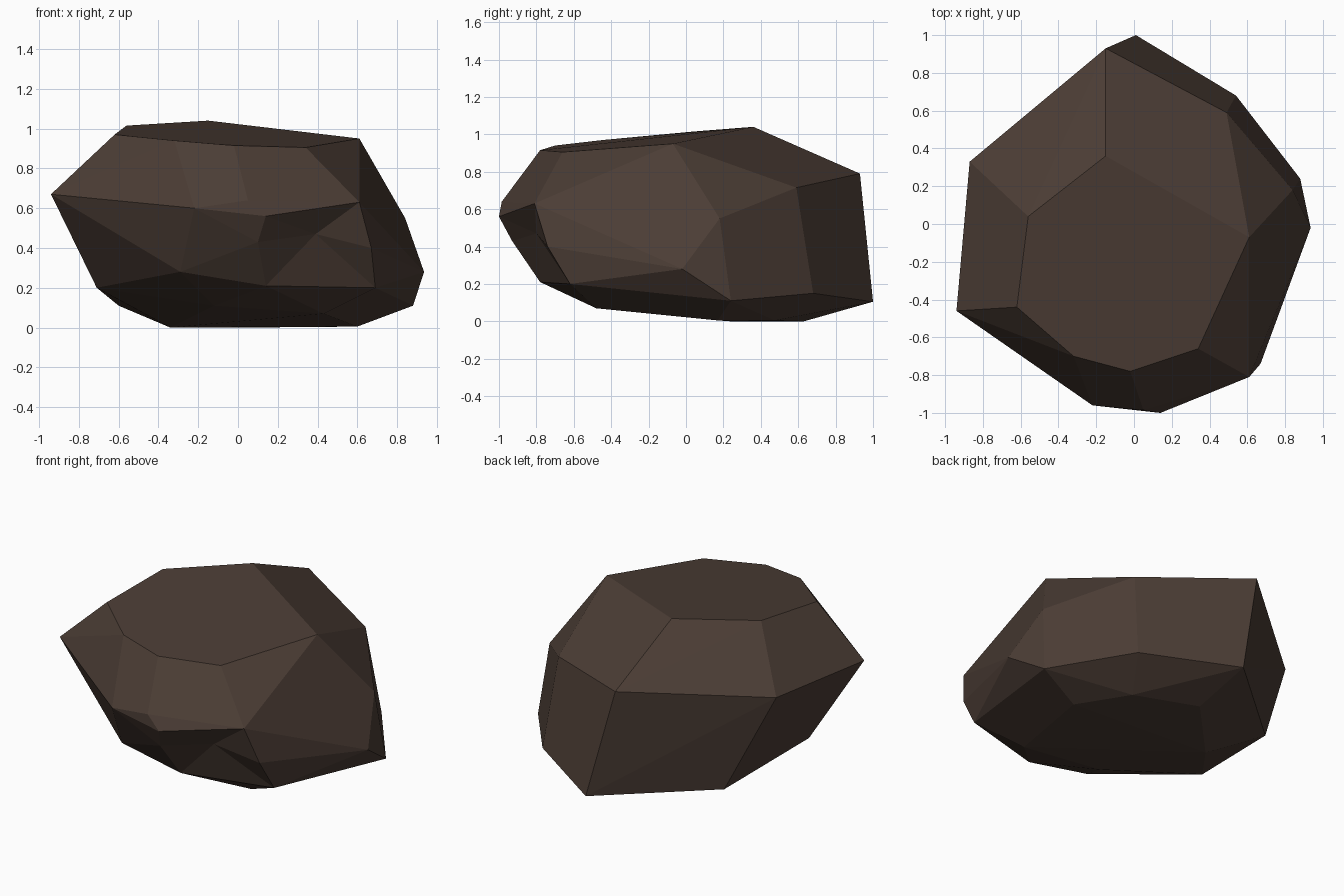
import bpy, bmesh
from mathutils import Vector

if "Cube" in bpy.data.objects:
    bpy.data.objects.remove(bpy.data.objects["Cube"])

# Key corners of the boulder; its surface is their hull
TOP = [(-.15, .36, 1.04), (-.56, .04, 1.015), (-.62, -.44, .97), (-.32, -.70, .94),
       (-.02, -.78, .915), (.34, -.66, .905), (.61, -.07, .95)]
MIDDLE = [(-.15, .93, .79), (.49, .59, .715), (.84, .18, .55), (.935, -.02, .28),
          (-.87, .33, .715), (-.94, -.46, .67), (-.22, -.96, .60), (.05, -.985, .64),
          (.14, -1.0, .56), (.10, -.93, .43), (.61, -.81, .63), (.67, -.74, .40)]
BASE = [(.01, 1.0, .105), (.54, .68, .15), (.88, .24, .11), (.69, -.62, .20),
        (.14, -.78, .21), (-.29, -.76, .28), (-.71, -.23, .20), (-.60, .47, .11),
        (.60, .17, .005), (.41, .475, .005), (.03, .63, 0), (-.34, .24, 0),
        (.43, -.48, .07), (-.12, -.45, .11)]
NOTCH = Vector((.39, -.93, .47))      # bulged out for the hull, pushed in after

bm = bmesh.new()
for co in TOP + MIDDLE + BASE + [NOTCH]:
    bm.verts.new(co)
res = bmesh.ops.convex_hull(bm, input=bm.verts[:])
loose = [v for v in bm.verts if not v.link_faces]
bmesh.ops.delete(bm, geom=loose, context='VERTS')

# Merge nearly flat neighbours into broad facets
bmesh.ops.dissolve_limit(bm, angle_limit=0.05, verts=[], edges=bm.edges[:])

# Push in the hollow on the front right
hollow = min(bm.verts, key=lambda v: (v.co - NOTCH).length)
bmesh.ops.triangulate(bm, faces=list(hollow.link_faces))
hollow.co.y = -.80
bmesh.ops.recalc_face_normals(bm, faces=bm.faces[:])

mesh = bpy.data.meshes.new("boulder")
bm.to_mesh(mesh)
bm.free()

# Dark brown stone
stone = bpy.data.materials.new("dark brown stone")
stone.diffuse_color = (.070, .046, .035, 1)
stone.use_nodes = True
stone.node_tree.nodes["Principled BSDF"].inputs["Base Color"].default_value = stone.diffuse_color
mesh.materials.append(stone)
boulder = bpy.data.objects.new("boulder", mesh)
bpy.context.collection.objects.link(boulder)
